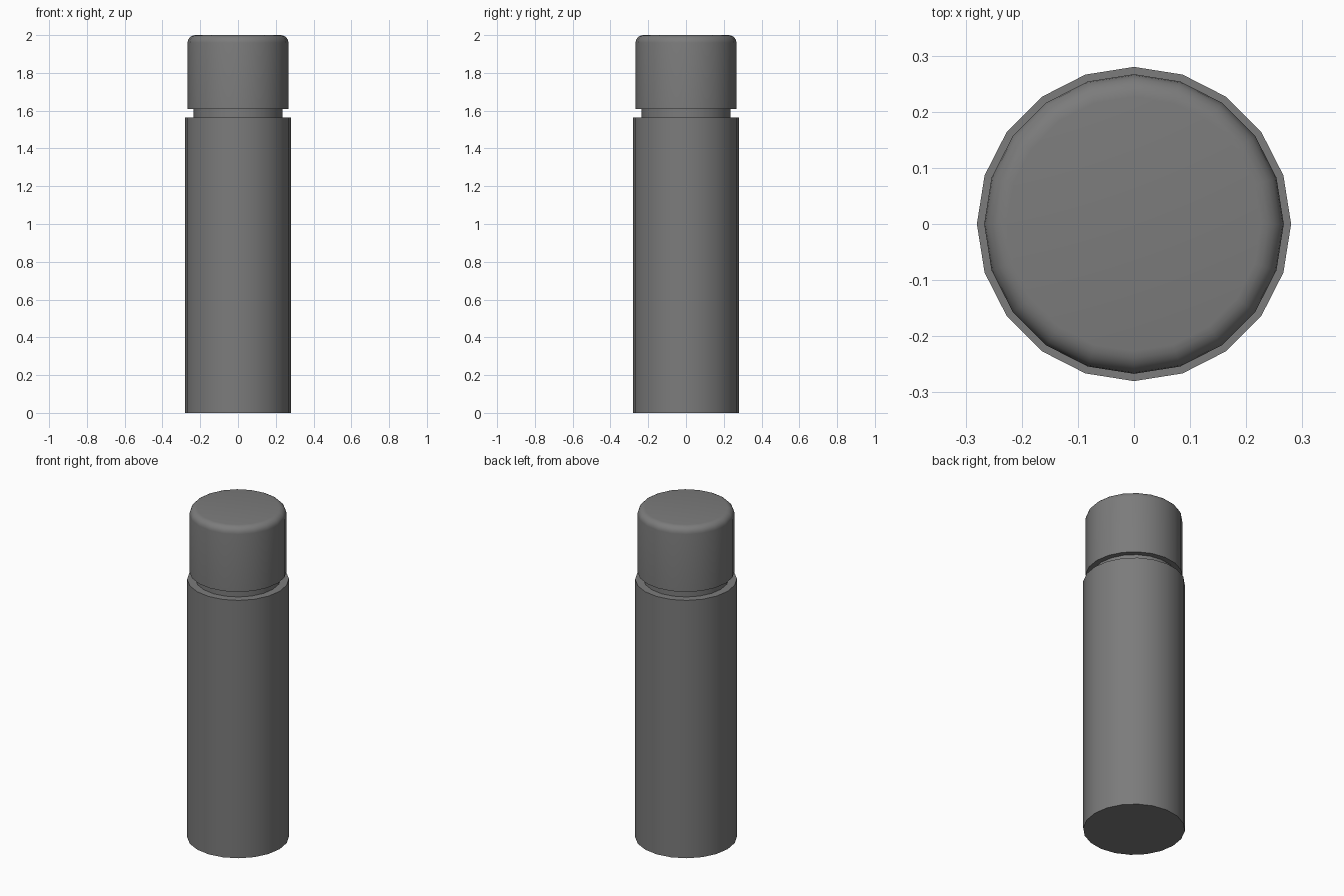
import bpy
import math

SIDES = 20

cube = bpy.data.objects.get("Cube")
if cube:
    bpy.data.objects.remove(cube, do_unlink=True)

# One flat grey for the whole bottle
grey = bpy.data.materials.new("mid_grey")
grey.use_nodes = True
colour = (0.2, 0.2, 0.2, 1.0)
grey.diffuse_color = colour
grey.node_tree.nodes["Principled BSDF"].inputs["Base Color"].default_value = colour


def cylinder(name, radius, bottom, top):
    """Closed cylinder between two heights, with a vertex on each axis."""
    bpy.ops.mesh.primitive_cylinder_add(
        vertices=SIDES, radius=radius, depth=top - bottom,
        location=(0, 0, (bottom + top) / 2))
    obj = bpy.context.object
    obj.name = name
    obj.data.materials.append(grey)
    return obj


def smooth(obj):
    bpy.ops.object.select_all(action="DESELECT")
    obj.select_set(True)
    bpy.context.view_layer.objects.active = obj
    bpy.ops.object.shade_smooth_by_angle(angle=math.radians(30))


# Bottle body and the narrow neck above it
body = cylinder("bottle_body", 0.28, 0.0, 1.565)
neck = cylinder("bottle_neck", 0.235, 1.55, 1.63)

# Cap with a rounded top rim
cap = cylinder("bottle_cap", 0.267, 1.61, 2.0)
weights = cap.data.attributes.new("bevel_weight_edge", "FLOAT", "EDGE")
for edge in cap.data.edges:
    if all(cap.data.vertices[v].co.z > 0 for v in edge.vertices):
        weights.data[edge.index].value = 1.0
bevel = cap.modifiers.new("rounded_rim", "BEVEL")
bevel.limit_method = "WEIGHT"
bevel.width = 0.04
bevel.segments = 5
bpy.ops.object.modifier_apply(modifier=bevel.name)

for part in (body, neck, cap):
    smooth(part)
